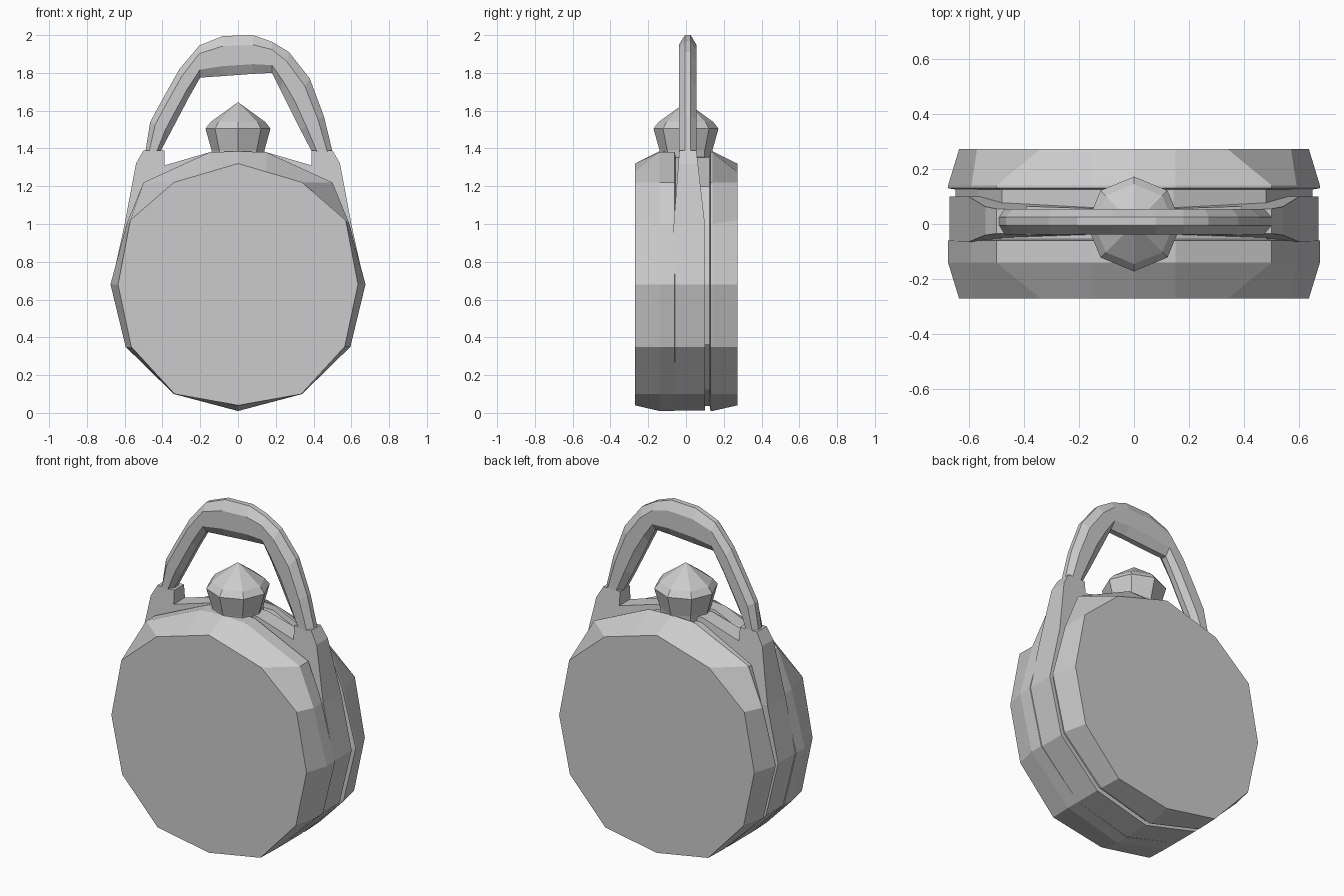
import bpy, bmesh, math

if "Cube" in bpy.data.objects:
    bpy.data.objects.remove(bpy.data.objects["Cube"])


def loft(name, rings, cap=True):
    """Skin a list of equally sized closed rings into one flat-shaded object."""
    bm = bmesh.new()
    rows = [[bm.verts.new(p) for p in r] for r in rings]
    n = len(rows[0])
    for a, b in zip(rows, rows[1:]):
        for i in range(n):
            j = (i + 1) % n
            bm.faces.new((a[i], a[j], b[j], b[i]))
    if cap:
        for row in (rows[0], rows[-1]):
            bm.faces.new(row)
    bmesh.ops.remove_doubles(bm, verts=bm.verts, dist=0.0005)
    bmesh.ops.triangulate(bm, faces=[f for f in bm.faces if len(f.verts) > 4])
    bmesh.ops.recalc_face_normals(bm, faces=bm.faces)
    mesh = bpy.data.meshes.new(name)
    bm.to_mesh(mesh)
    bm.free()
    obj = bpy.data.objects.new(name, mesh)
    bpy.context.collection.objects.link(obj)
    return obj


def closed(half):
    """Mirror a half outline (starting and ending on x = 0) across x."""
    return half + [(-x, z) for x, z in half[-2:0:-1]]


def ring(half, y, k=1.0):
    """Outline placed at depth y, scaled about the body centre."""
    return [(x * k, y, 0.69 + (z - 0.69) * k) for x, z in closed(half)]


# Round faceted body with chamfered faces and a shallow groove round the middle
face = [(0, 1.32), (0.15, 1.276), (0.34, 1.22), (0.57, 1.02), (0.635, 0.68),
        (0.565, 0.35), (0.335, 0.1), (0, 0.04)]
rim = [(0, 1.385), (0.15, 1.38), (0.5, 1.22), (0.59, 1.0), (0.675, 0.68),
       (0.595, 0.35), (0.34, 0.1), (0, 0.01)]
loft("body", [ring(face, -0.27), ring(rim, -0.14), ring(rim, -0.06),
              ring(rim, -0.055, 0.96), ring(rim, 0.125, 0.96),
              ring(rim, 0.13), ring(rim, 0.14), ring(face, 0.272)])

# Central band with two raised tabs that hold the handle
band = [(0, 1.38), (0.15, 1.38), (0.39, 1.31), (0.39, 1.39), (0.5, 1.39),
        (0.54, 1.32), (0.6, 1.0), (0.67, 0.68), (0.59, 0.35), (0.34, 0.1),
        (0, 0.012)]


def band_side(y_low, y_top):
    out = []
    for x, z in closed(band):
        t = min(1, max(0, (z - 1.0) / 0.39))
        out.append((x, y_low + (y_top - y_low) * t, z))
    return out


loft("central_band", [band_side(-0.065, -0.035), band_side(0.1, 0.055)])

# Arched handle: outer and inner edge points, faceted section between them
outer = [(-0.49, 1.385), (-0.465, 1.54), (-0.4, 1.66), (-0.31, 1.82),
         (-0.205, 1.945), (-0.08, 1.995), (0.08, 2.0), (0.18, 1.965),
         (0.27, 1.91), (0.38, 1.77), (0.455, 1.57), (0.5, 1.385)]
inner = [(-0.41, 1.385), (-0.36, 1.48), (-0.31, 1.575), (-0.26, 1.67),
         (-0.2, 1.775), (-0.08, 1.783), (0.08, 1.795), (0.18, 1.8),
         (0.225, 1.71), (0.275, 1.61), (0.33, 1.5), (0.39, 1.385)]
section = [(0, -0.005), (0.25, -0.038), (0.75, -0.038), (1, -0.008),
           (1, 0.025), (0.75, 0.055), (0.25, 0.055), (0, 0.025)]
loft("handle", [[(o[0] + (i[0] - o[0]) * t, y, o[1] + (i[1] - o[1]) * t)
                 for t, y in section] for o, i in zip(outer, inner)])

# Pointed knob on top of the body
knob = [(0.135, 1.34), (0.14, 1.39), (0.172, 1.505), (0.145, 1.54), (0.0, 1.645)]
loft("top_knob", [[(r * math.cos(a), r * math.sin(a), z)
                   for a in (math.pi * k / 4 for k in range(8))]
                  for r, z in knob[:-1]] + [[(0, 0, knob[-1][1])] * 8], cap=False)
